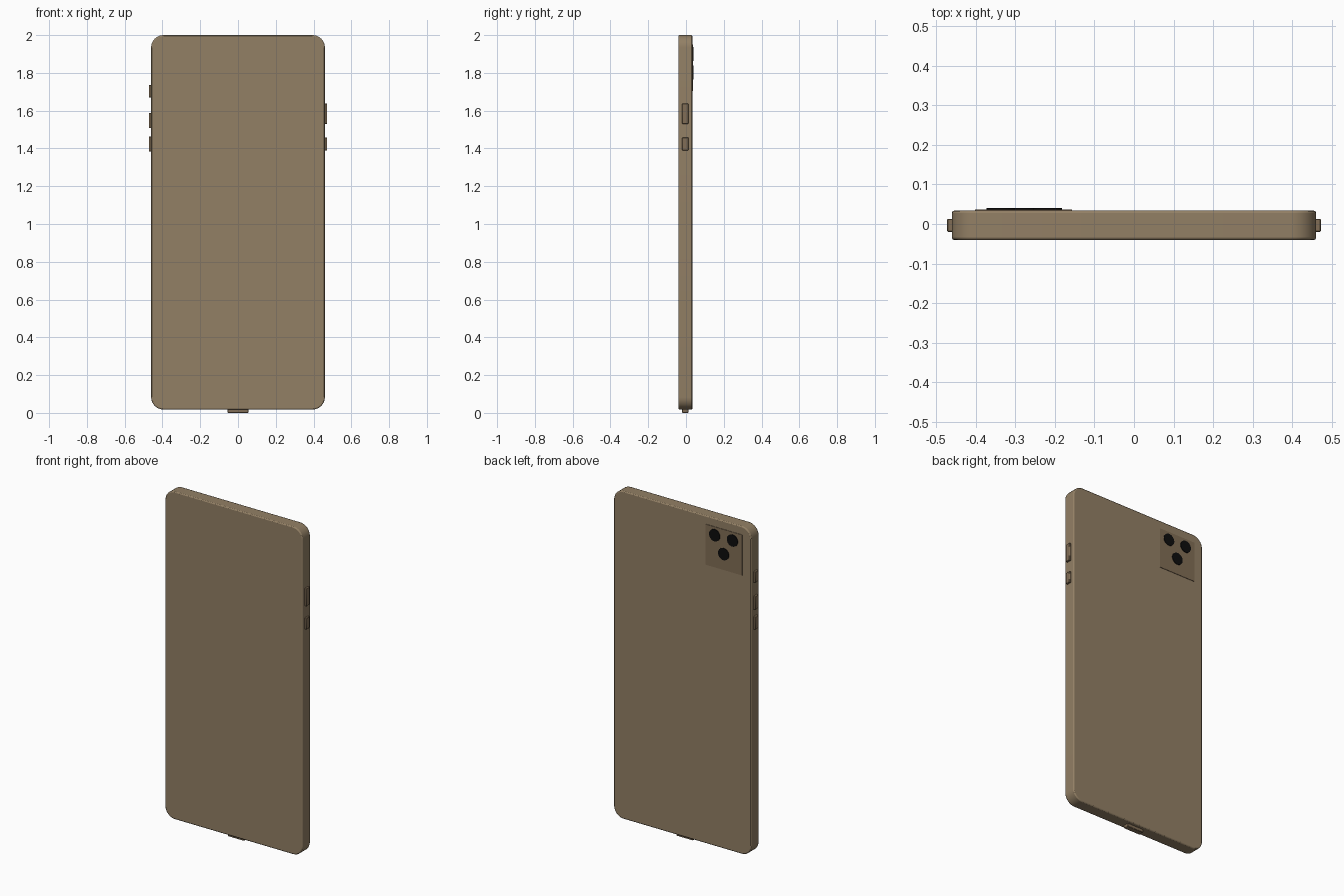
import bpy, bmesh, math
from mathutils import Matrix

if "Cube" in bpy.data.objects:
    bpy.data.objects.remove(bpy.data.objects["Cube"])


def material(name, rgb):
    m = bpy.data.materials.new(name)
    m.diffuse_color = (*rgb, 1)
    m.use_nodes = True
    m.node_tree.nodes["Principled BSDF"].inputs["Base Color"].default_value = m.diffuse_color
    return m


BODY = material("bronze", (0.29, 0.215, 0.13))
TRIM = material("dark_bronze", (0.22, 0.155, 0.092))
BLACK = material("black_glass", (0.004, 0.004, 0.004))


def finish(name, bm, mat, bevel=0, segments=1):
    bmesh.ops.recalc_face_normals(bm, faces=bm.faces)
    me = bpy.data.meshes.new(name)
    bm.to_mesh(me)
    bm.free()
    me.materials.append(mat)
    ob = bpy.data.objects.new(name, me)
    bpy.context.collection.objects.link(ob)
    if bevel:
        b = ob.modifiers.new("edge", 'BEVEL')
        b.width, b.segments = bevel, segments
        b.limit_method, b.angle_limit = 'ANGLE', math.radians(40)
    bpy.ops.object.select_all(action='DESELECT')
    ob.select_set(True)
    bpy.context.view_layer.objects.active = ob
    bpy.ops.object.shade_smooth_by_angle(angle=math.radians(35))
    return ob


def box(name, x, y, z, mat, bevel=0):
    bm = bmesh.new()
    bmesh.ops.create_cube(bm, size=1)
    for v in bm.verts:
        for i, (lo, hi) in enumerate((x, y, z)):
            v.co[i] = lo if v.co[i] < 0 else hi
    return finish(name, bm, mat, bevel)


def rounded_slab(name, x, y, z, r, mat, steps=8):
    bm = bmesh.new()
    ring = []
    centres = [(x[1] - r, z[1] - r), (x[0] + r, z[1] - r),
               (x[0] + r, z[0] + r), (x[1] - r, z[0] + r)]
    for q, (cx, cz) in enumerate(centres):
        for i in range(steps + 1):
            a = (q + i / steps) * math.pi / 2
            ring.append(bm.verts.new((cx + r * math.cos(a), y[0], cz + r * math.sin(a))))
    face = bm.faces.new(ring)
    ext = bmesh.ops.extrude_face_region(bm, geom=[face])
    for v in ext['geom']:
        if isinstance(v, bmesh.types.BMVert):
            v.co.y = y[1]
    return finish(name, bm, mat, 0.006, 2)


# Main slab
rounded_slab("phone_body", (-0.46, 0.46), (-0.0405, 0.034), (0.018, 2.0), 0.065, BODY)

# Side buttons
BY = (-0.02, 0.013)
for i, z in enumerate([(1.53, 1.637), (1.39, 1.458)]):
    box(f"right_button_{i + 1}", (0.45, 0.472), BY, z, TRIM, 0.002)
for i, z in enumerate([(1.67, 1.735), (1.507, 1.587), (1.385, 1.463)]):
    box(f"left_button_{i + 1}", (-0.472, -0.45), BY, z, TRIM, 0.002)

# Charging port
box("charging_port", (-0.055, 0.055), (-0.02, 0.013), (0, 0.03), TRIM, 0.002)

# Camera plate and three lenses
box("camera_plate", (-0.402, -0.156), (0.03, 0.0367), (1.705, 1.95), TRIM)
for i, (x, z) in enumerate([(-0.337, 1.90), (-0.218, 1.90), (-0.278, 1.802)]):
    bm = bmesh.new()
    bmesh.ops.create_cone(bm, cap_ends=True, segments=32, radius1=0.036, radius2=0.036,
                          depth=0.0085, matrix=Matrix.Translation((x, 0.03625, z))
                          @ Matrix.Rotation(math.pi / 2, 4, 'X'))
    finish(f"camera_lens_{i + 1}", bm, BLACK)
